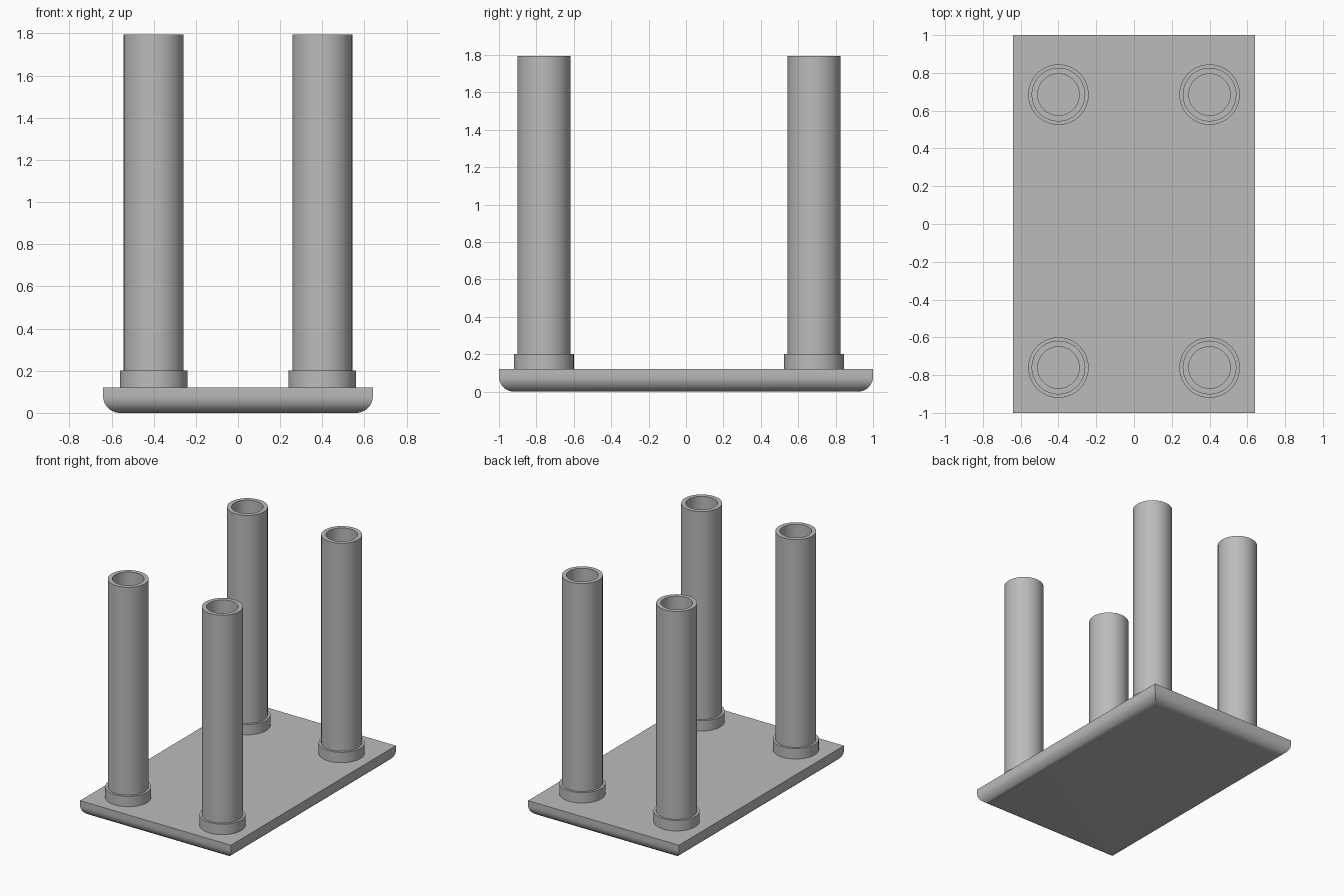
import bpy, bmesh, math

cube = bpy.data.objects.get("Cube")
if cube:
    bpy.data.objects.remove(cube, do_unlink=True)

grey = bpy.data.materials.new("plain grey")
grey.use_nodes = True
colour = (0.5, 0.5, 0.5, 1)
grey.diffuse_color = colour
grey.node_tree.nodes["Principled BSDF"].inputs["Base Color"].default_value = colour

PLATE_TOP = 0.12
SEGMENTS = 64


def finish(name, bm, location=(0, 0, 0)):
    bmesh.ops.recalc_face_normals(bm, faces=bm.faces)
    mesh = bpy.data.meshes.new(name)
    bm.to_mesh(mesh)
    bm.free()
    mesh.materials.append(grey)
    obj = bpy.data.objects.new(name, mesh)
    obj.location = location
    bpy.context.collection.objects.link(obj)
    bpy.ops.object.select_all(action='DESELECT')
    obj.select_set(True)
    bpy.context.view_layer.objects.active = obj
    bpy.ops.object.shade_smooth_by_angle(angle=math.radians(30))
    return obj


def bridge(bm, a, b):
    for i in range(len(a)):
        j = (i + 1) % len(a)
        bm.faces.new((a[i], a[j], b[j], b[i]))


def base_plate(half_x, half_y, top, radius, steps=10):
    """Rectangular slab with rounded lower edges and mitred corners."""
    bm = bmesh.new()
    levels = []
    for i in range(steps + 1):
        t = math.pi / 2 * i / steps
        levels.append((radius * (1 - math.sin(t)), radius * (1 - math.cos(t))))
    levels.append((0, top))
    rings = []
    for inset, z in levels:
        x, y = half_x - inset, half_y - inset
        rings.append([bm.verts.new((sx * x, sy * y, z))
                      for sx, sy in ((-1, -1), (1, -1), (1, 1), (-1, 1))])
    for a, b in zip(rings, rings[1:]):
        bridge(bm, a, b)
    bm.faces.new(rings[0])
    bm.faces.new(rings[-1])
    finish("base_plate", bm)


def lathe(name, profile, location):
    """Closed ring-shaped solid turned from a loop of (radius, height) points."""
    bm = bmesh.new()
    rings = []
    for r, z in profile:
        rings.append([bm.verts.new((r * math.cos(a), r * math.sin(a), z))
                      for a in (math.tau * i / SEGMENTS for i in range(SEGMENTS))])
    for a, b in zip(rings, rings[1:] + rings[:1]):
        bridge(bm, a, b)
    finish(name, bm, location)


base_plate(0.64, 1.0, PLATE_TOP, 0.08)

# Four hollow posts, each standing in a low collar
collar = [(0.11, 0), (0.16, 0), (0.16, 0.08), (0.11, 0.08)]
post = [(0.11, 0), (0.142, 0), (0.142, 1.675), (0.11, 1.675)]
for end, y in (("front", -0.76), ("back", 0.685)):
    for side, x in (("right", -0.4), ("left", 0.4)):
        spot = (x, y, PLATE_TOP)
        lathe(f"{end}_{side}_collar", collar, spot)
        lathe(f"{end}_{side}_post", post, spot)
